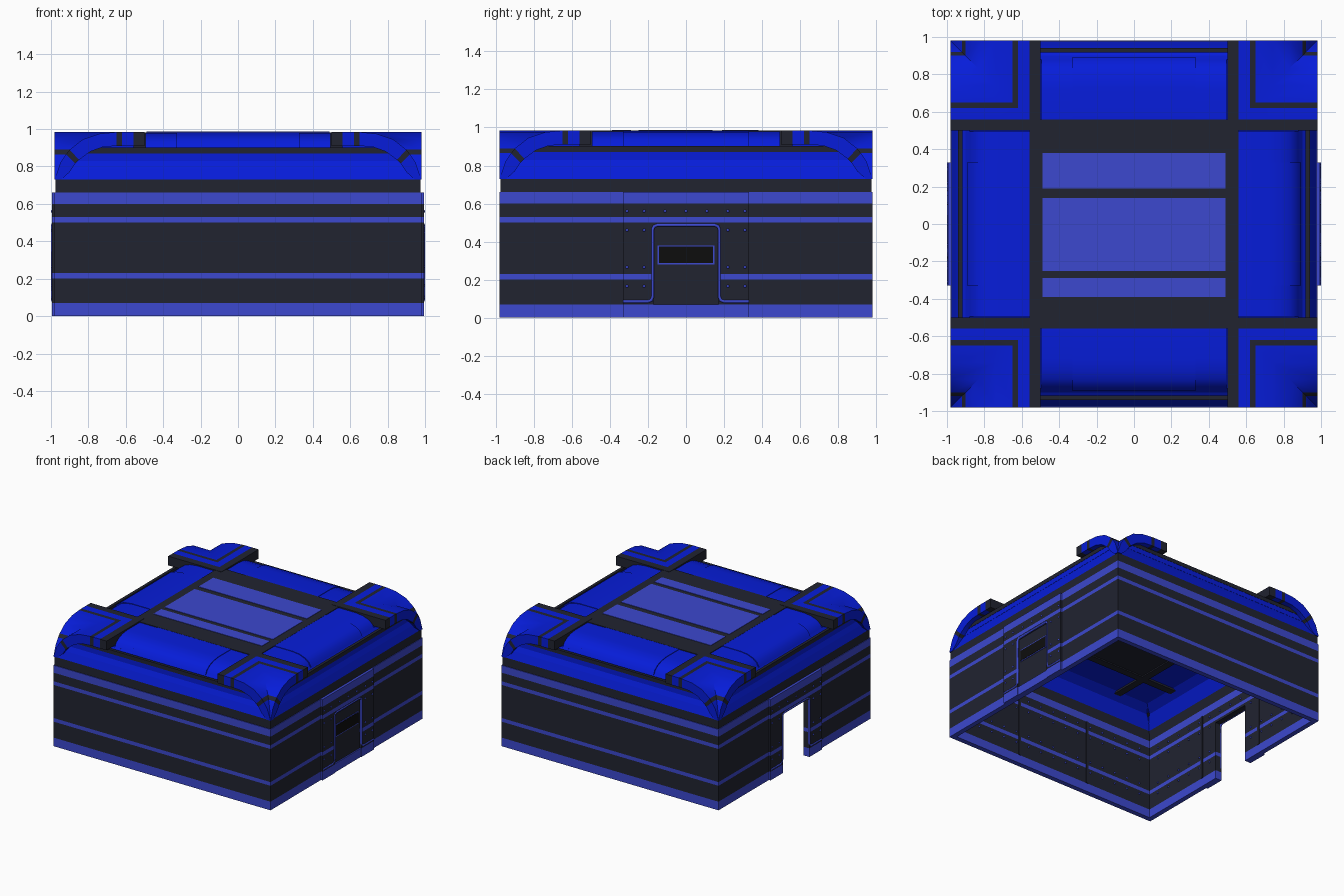
import bpy, bmesh, math
from mathutils import Matrix, Vector

if "Cube" in bpy.data.objects:
    bpy.data.objects.remove(bpy.data.objects["Cube"])


def mat(name, c):
    m = bpy.data.materials.new(name)
    m.diffuse_color = (*c, 1)
    m.use_nodes = True
    m.node_tree.nodes["Principled BSDF"].inputs["Base Color"].default_value = m.diffuse_color
    return m


DARK = mat("dark_grey", (0.015, 0.017, 0.03))
LIGHT = mat("light_blue", (0.045, 0.065, 0.62))
BLUE = mat("deep_blue", (0.002, 0.012, 0.7))
BLACK = mat("black", (0.004, 0.004, 0.004))
MATS = [DARK, LIGHT, BLUE, BLACK]
D, L, B, K = range(4)


def finish(name, bm, smooth=False):
    bmesh.ops.remove_doubles(bm, verts=bm.verts, dist=1e-5)
    bmesh.ops.dissolve_degenerate(bm, edges=bm.edges, dist=1e-5)
    bmesh.ops.recalc_face_normals(bm, faces=bm.faces)
    me = bpy.data.meshes.new(name)
    bm.to_mesh(me)
    bm.free()
    for m in MATS:
        me.materials.append(m)
    ob = bpy.data.objects.new(name, me)
    bpy.context.collection.objects.link(ob)
    if smooth:
        bpy.ops.object.select_all(action='DESELECT')
        ob.select_set(True)
        bpy.context.view_layer.objects.active = ob
        bpy.ops.object.shade_smooth_by_angle(angle=math.radians(35))
    return ob


def box(bm, x0, x1, y0, y1, z0, z1, m):
    mx = Matrix.Translation(((x0 + x1) / 2, (y0 + y1) / 2, (z0 + z1) / 2)) @ \
        Matrix.Diagonal((abs(x1 - x0), abs(y1 - y0), z1 - z0, 1))
    for v in bmesh.ops.create_cube(bm, size=1, matrix=mx)["verts"]:
        for f in v.link_faces:
            f.material_index = m


def loft(bm, rows, mats, closed):
    """Skin a list of vertex rows; mats gives one material per step."""
    vs = [[bm.verts.new(p) for p in r] for r in rows]
    n = len(rows[0])
    for i, m in enumerate(mats):
        a, b = vs[i], vs[(i + 1) % len(vs)]
        for j in range(n if closed else n - 1):
            k = (j + 1) % n
            bm.faces.new((a[j], a[k], b[k], b[j])).material_index = m
    return vs


# Walls: stacked colour bands, with a doorway left open on the -x side
BANDS = [(0, .07, L), (.07, .2, D), (.2, .23, L), (.23, .48, D),
         (.48, .5, D), (.5, .53, L), (.53, .6, D), (.6, .66, L)]
W, T = .98, .04
walls = bmesh.new()
plates = bmesh.new()
for z0, z1, m in BANDS:
    for s in (-1, 1):
        box(walls, -W, W, s * (W - T), s * W, z0, z1, m)
        e = W - T
        spans = [(-e, -.17), (.17, e)] if z1 <= .48 else [(-e, e)]
        for a, b in spans:
            box(walls, s * (W - T), s * W, a, b, z0, z1, m)
        # raised plates around both doorways
        spans = [(-.33, -.17), (.17, .33)] if z1 <= .48 else [(-.33, .33)]
        for a, b in spans:
            box(plates, s * W, s * .995, a, b, z0, z1, m)
finish("walls", walls)
finish("door_surround_plates", plates)

# Closed door with window on the +x side
door = bmesh.new()
box(door, W - T, W, -.17, .17, .07, .48, D)
box(door, W - T, .99, -.17, .17, 0, .07, L)
box(door, W - T - .002, W + .004, -.15, .15, .28, .38, L)
box(door, W - T - .004, W + .006, -.143, .143, .287, .373, K)
finish("door_with_window", door)

# Trim tubes that run around the doorways
half = [(.33, .085), (.2, .085), (.182, .092), (.175, .11),
        (.175, .465), (.168, .48), (.15, .487)]
path = half + [(-y, z) for y, z in reversed(half)]
for s, side in ((-1, "left"), (1, "right")):
    cu = bpy.data.curves.new("door_trim_" + side, 'CURVE')
    cu.dimensions = '3D'
    cu.bevel_depth = .009
    cu.bevel_resolution = 1
    sp = cu.splines.new('POLY')
    sp.points.add(len(path) - 1)
    for p, (y, z) in zip(sp.points, path):
        p.co = (s * .991, y, z, 1)
    cu.materials.append(LIGHT)
    ob = bpy.data.objects.new("door_trim_" + side, cu)
    bpy.context.collection.objects.link(ob)

# Rivets on the plates and on the inner wall faces
riv = bmesh.new()


def rivet(p, r=.009):
    for v in bmesh.ops.create_icosphere(riv, subdivisions=2, radius=r,
                                        matrix=Matrix.Translation(p))["verts"]:
        for f in v.link_faces:
            f.material_index = L


for s in (-1, 1):
    for y in (-.31, -.22, -.11, 0, .11, .22, .31):
        rivet((s * .991, y, .56))
        if abs(y) > .2:
            for z in (.165, .265, .46):
                rivet((s * .991, y, z))
    for i in range(-7, 8):
        for z in (.17, .26, .47, .56):
            rivet((i * .12, s * (W - T), z), .008)
            if abs(i) > 1 or z > .5:
                rivet((s * (W - T), i * .12, z), .008)
finish("rivets", riv, True)

# Inner wall seams
seam = bmesh.new()
for s in (-1, 1):
    for t in (-.33, .33):
        a, b = t - .01, t + .01
        box(seam, a, b, s * (W - T - .006), s * (W - T), .07, .6, D)
        box(seam, s * (W - T - .006), s * (W - T), a, b, .07, .6, D)
finish("inner_wall_seams", seam)

# Base roof: square rings with a hollow underside
prof = [(.94, .66), (.975, .66), (.975, .73), (.955, .79), (.93, .85), (.9, .872),
        (.88, .9), (.5, .9), (.5, .87), (.8, .87), (.87, .83), (.92, .73)]
roof = bmesh.new()
rows = [[(m, m, z), (-m, m, z), (-m, -m, z), (m, -m, z)] for m, z in prof]
vs = loft(roof, rows, [D, D, B, B, B, B, B, B, B, B, B, D], True)
finish("base_roof", roof)

# Dark rim along each roof edge
rim = bmesh.new()
for s in (-1, 1):
    box(rim, -.87, .87, s * .92, s * .94, .83, .9, B)
    box(rim, s * .92, s * .94, -.87, .87, .83, .9, B)
    box(rim, -.87, .87, s * .918, s * .942, .87, .902, D)
    box(rim, s * .918, s * .942, -.87, .87, .87, .902, D)
finish("roof_rim", rim)

# Centre slab with light panels, and strap undersides on the ceiling
slab = bmesh.new()
box(slab, -.56, .56, -.56, .56, .865, .983, D)
for y0, y1 in ((.19, .38), (-.25, .14), (-.39, -.29)):
    box(slab, -.49, .49, y0, y1, .97, .986, L)
for s in (-1, 1):
    box(slab, s * .5, s * .56, -.85, .85, .855, .872, D)
    box(slab, -.85, .85, s * .5, s * .56, .855, .872, D)
finish("centre_slab", slab)

# Rounded pads in the four bays between the corner pieces
bay = [(.55, .89), (.55, .978), (.72, .978), (.78, .971), (.83, .953),
       (.865, .928), (.885, .89)]
pads = bmesh.new()
for k in range(4):
    rot = Matrix.Rotation(k * math.pi / 2, 3, 'Z')
    for w, g in ((.495, 0), (.33, .008)):
        rows = [[rot @ Vector((x, -(r + g), z + g * .5)) for x in (-w, w)]
                for r, z in bay]
        v = loft(pads, rows, [B] * len(bay), False)
        for j in (0, 1):
            pads.faces.new([r[j] for r in v]).material_index = B
finish("bay_pads", pads, True)

# Corner vaults: an arched shell swept along an L, mirrored to each corner
outer = [(.5, .985), (.56, .985), (.62, .985), (.65, .984), (.74, .975),
         (.83, .945), (.9, .89), (.92, .865), (.95, .82), (.98, .73)]
inner = [(.5, .91), (.56, .91), (.62, .91), (.65, .91), (.72, .905),
         (.79, .88), (.85, .835), (.87, .815), (.9, .77), (.945, .73)]
cols = [D, B, D, B, B, B, D, B, B]
n = len(outer)
for name, sx, sy in (("front_left", -1, -1), ("front_right", 1, -1),
                     ("back_left", -1, 1), ("back_right", 1, 1)):
    bm = bmesh.new()
    rows = [[(sx * m, sy * W, z), (sx * m, sy * m, z), (sx * W, sy * m, z)]
            for m, z in outer + inner[::-1]]
    v = loft(bm, rows, cols + [B] + cols[::-1] + [D], False)
    for i, c in enumerate(cols):
        for j in (0, 2):
            q = (v[i][j], v[i + 1][j], v[2 * n - 2 - i][j], v[2 * n - 1 - i][j])
            bm.faces.new(q).material_index = c
    finish("corner_vault_" + name, bm, True)
